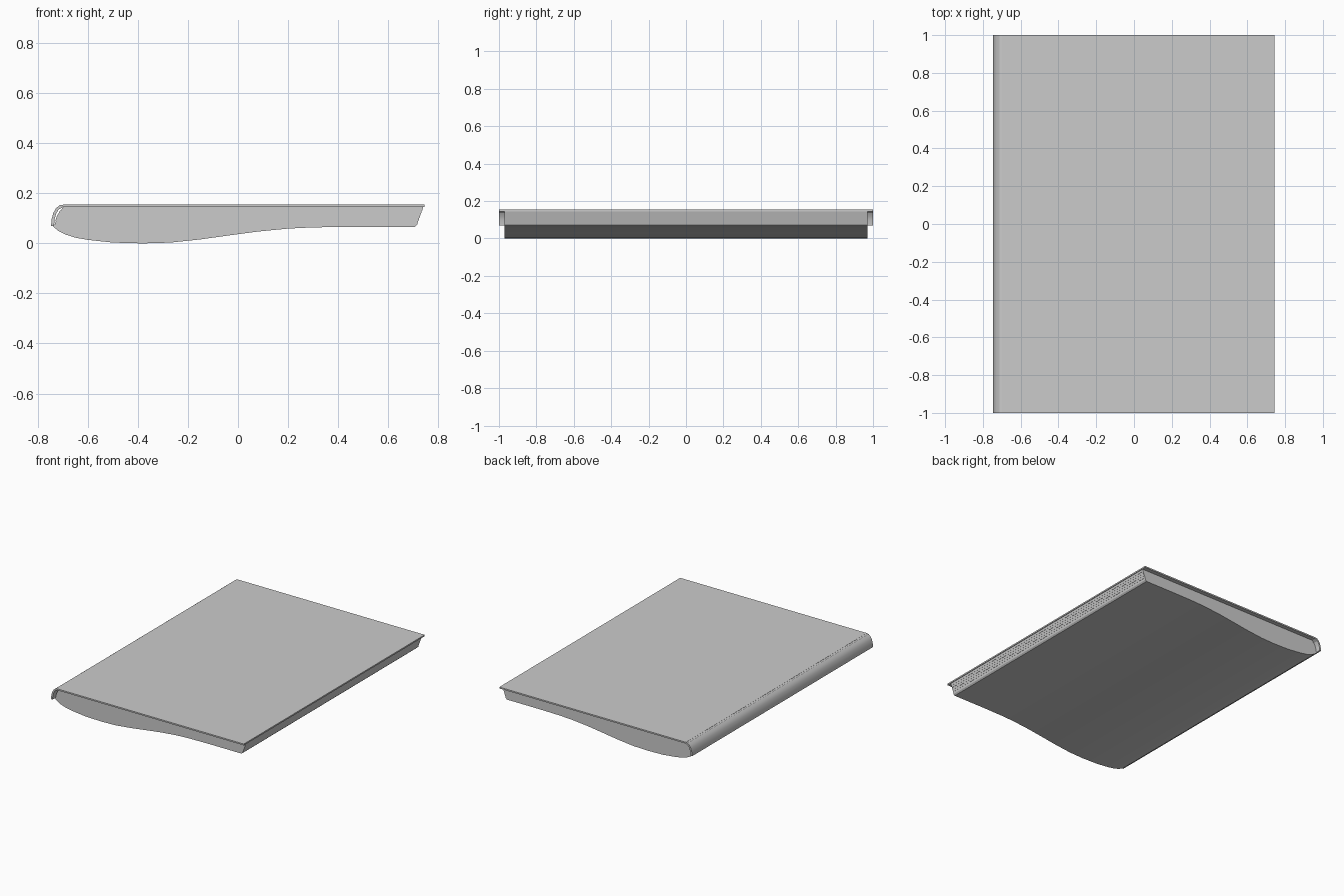
import bpy, bmesh

cube = bpy.data.objects.get("Cube")
if cube:
    bpy.data.objects.remove(cube, do_unlink=True)

grey = bpy.data.materials.new("plain grey")
grey.use_nodes = True
grey.diffuse_color = (0.6, 0.6, 0.6, 1)
grey.node_tree.nodes["Principled BSDF"].inputs["Base Color"].default_value = (0.6, 0.6, 0.6, 1)


def extrude(name, profile, half):
    """Closed x-z profile swept along y from -half to half."""
    bm = bmesh.new()
    front = [bm.verts.new((x, -half, z)) for x, z in profile]
    face = bm.faces.new(front)
    swept = bmesh.ops.extrude_face_region(bm, geom=[face])["geom"]
    bmesh.ops.translate(bm, vec=(0, 2 * half, 0),
                        verts=[v for v in swept if isinstance(v, bmesh.types.BMVert)])
    bmesh.ops.recalc_face_normals(bm, faces=bm.faces)
    mesh = bpy.data.meshes.new(name)
    bm.to_mesh(mesh)
    bm.free()
    mesh.materials.append(grey)
    ob = bpy.data.objects.new(name, mesh)
    bpy.context.collection.objects.link(ob)
    bpy.ops.object.select_all(action='DESELECT')
    ob.select_set(True)
    bpy.context.view_layer.objects.active = ob
    bpy.ops.object.shade_smooth_by_angle(angle=0.5)
    return ob


# Hard cover board
extrude("cover_board", [(-0.7, 0.145), (0.745, 0.145), (0.745, 0.155), (-0.7, 0.155)], 1)

# Rounded spine, with a hinge strip meeting the board
outer = [(-0.70, 0.154), (-0.712, 0.153), (-0.727, 0.141), (-0.738, 0.122),
         (-0.745, 0.097), (-0.747, 0.07)]
inner = [(-0.735, 0.07), (-0.733, 0.097), (-0.727, 0.118), (-0.717, 0.135), (-0.70, 0.145)]
extrude("spine", outer + inner, 1)

# Flat page bundles, each a little further out than the one below
bundles = 5
height = 0.07 / bundles
for i in range(bundles):
    z = 0.075 + i * height
    right = 0.716 + 0.005 * i
    left = -0.732 + 0.0015 * i * i
    extrude(f"page_bundle_{i + 1}",
            [(left, z), (right, z), (right + 0.004, z + height),
             (left + 0.004 + 0.001 * i, z + height)], 0.97)

# Loose bundles that sag below the block near the spine
sag = [(-0.742, 0.0), (-0.72, 0.018), (-0.69, 0.034), (-0.65, 0.047), (-0.6, 0.056),
       (-0.5, 0.067), (-0.38, 0.072), (-0.27, 0.067), (-0.15, 0.054), (-0.03, 0.037),
       (0.08, 0.022), (0.2, 0.01), (0.3, 0.005), (0.45, 0.003), (0.7, 0.003)]
loose = 3


def sagging(level):
    right = 0.716 - 0.003 * level
    drop = level / loose
    line = [(x, 0.075 - 0.003 * level - (d - 0.003 if d > 0.003 else 0) * drop * 0.98)
            for x, d in sag]
    line[0] = (-0.742, 0.075 - 0.0015 * level)
    line[-1] = (right, line[-1][1])
    return [(x, max(z, 0.0)) for x, z in line]


for i in range(loose):
    extrude(f"sagging_pages_{i + 1}", sagging(i) + sagging(i + 1)[::-1], 0.97)
